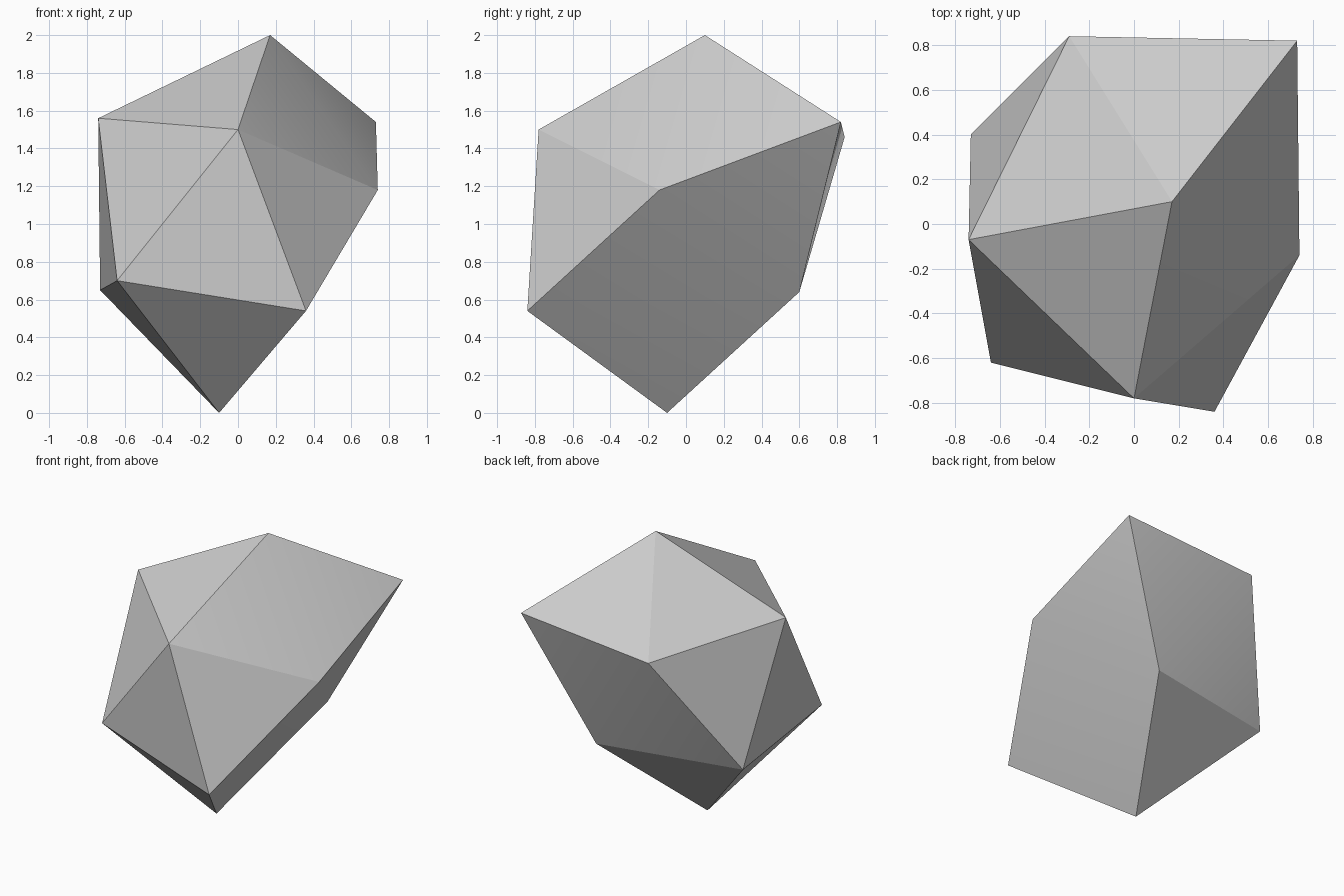
import bpy
import bmesh
import math

cube = bpy.data.objects.get("Cube")
if cube:
    bpy.data.objects.remove(cube, do_unlink=True)

# Plain stone grey
grey = bpy.data.materials.new("stone_grey")
grey.use_nodes = True
colour = (0.6, 0.6, 0.6, 1.0)
grey.diffuse_color = colour
grey.node_tree.nodes["Principled BSDF"].inputs["Base Color"].default_value = colour

# Corners of the rock
peak = (0.17, 0.10, 2.0)
base = (-0.10, -0.10, 0.0)
upper_ring = [
    (-0.74, -0.07, 1.56),
    (0.0, -0.78, 1.50),
    (0.74, -0.14, 1.18),
    (0.73, 0.82, 1.54),
    (-0.29, 0.84, 1.46),
]
lower_ring = [
    (-0.64, -0.62, 0.70),
    (0.36, -0.84, 0.54),
    (0.29, 0.60, 0.64),
    (-0.73, 0.40, 0.65),
]

# Wrap the corners in a faceted convex shell
bm = bmesh.new()
for corner in [peak, base] + upper_ring + lower_ring:
    bm.verts.new(corner)
bmesh.ops.convex_hull(bm, input=bm.verts[:])
bmesh.ops.recalc_face_normals(bm, faces=bm.faces[:])
mesh = bpy.data.meshes.new("rock")
bm.to_mesh(mesh)
bm.free()
mesh.materials.append(grey)

rock = bpy.data.objects.new("rock", mesh)
bpy.context.collection.objects.link(rock)

# Blend only the shallowest edges, keep the facets crisp
bpy.ops.object.select_all(action="DESELECT")
rock.select_set(True)
bpy.context.view_layer.objects.active = rock
bpy.ops.object.shade_smooth_by_angle(angle=math.radians(18))
